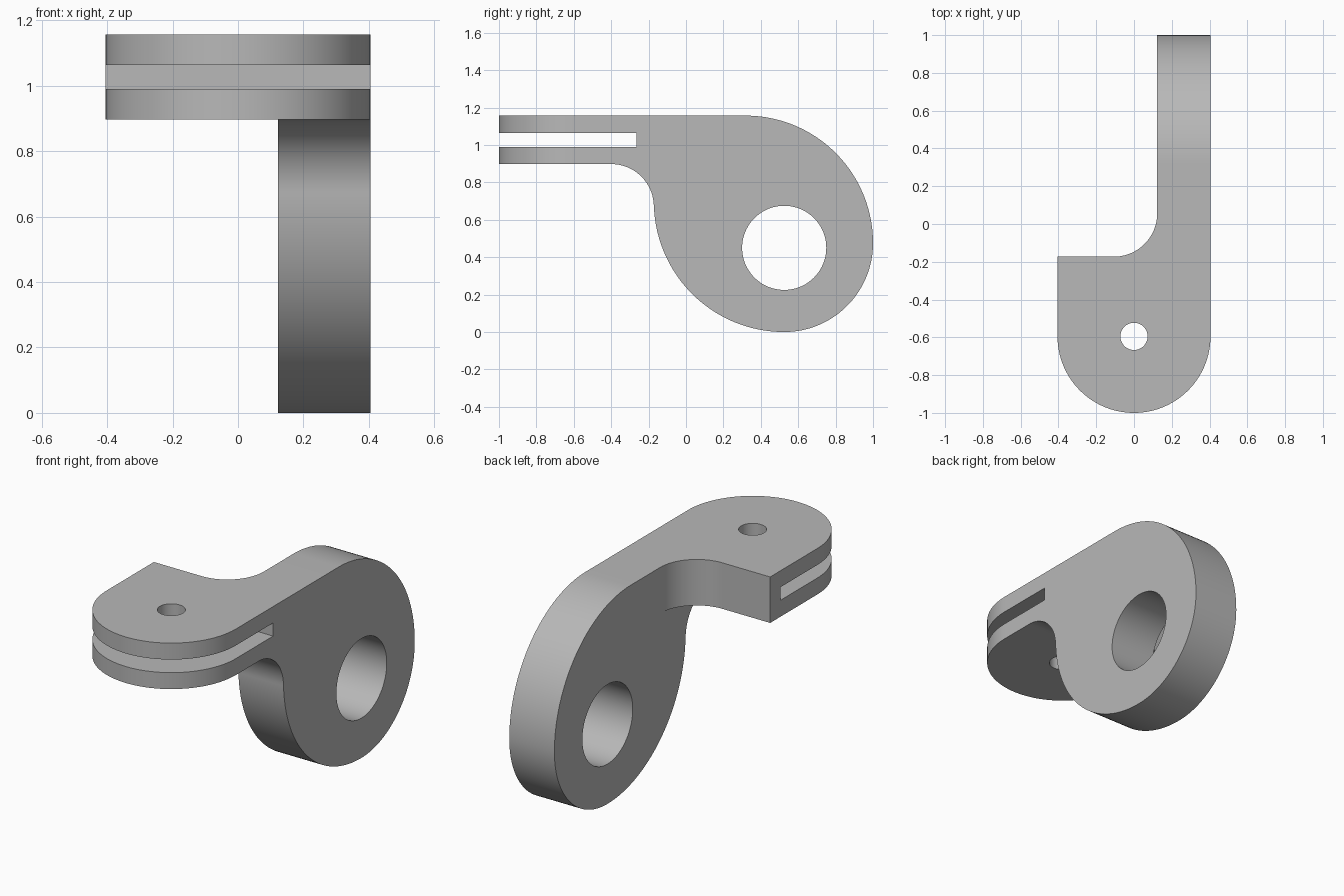
import bpy, bmesh
from math import sin, cos, radians
from mathutils import Vector

if "Cube" in bpy.data.objects:
    bpy.data.objects.remove(bpy.data.objects["Cube"])

# Main dimensions
HALF = 0.405               # half width of the lug
INNER = 0.123              # inner face of the side plate
LOW, TOP = 0.897, 1.157    # lug underside and top
PIN = (0, -0.595)          # lug hole centre (x, y)

steel = bpy.data.materials.new("steel grey")
steel.diffuse_color = (0.48, 0.48, 0.48, 1)
steel.use_nodes = True
steel.node_tree.nodes["Principled BSDF"].inputs["Base Color"].default_value = (0.48, 0.48, 0.48, 1)


def arc(cx, cy, r, start, end, steps=32):
    angles = [radians(start + (end - start) * i / steps) for i in range(steps + 1)]
    return [(cx + r * cos(a), cy + r * sin(a)) for a in angles]


def prism(name, outline, axis, low, high):
    """Extrude an (x, y) outline along z, or a (y, z) outline along x."""
    place = (lambda p: (p[0], p[1], low)) if axis == "z" else (lambda p: (low, p[0], p[1]))
    bm = bmesh.new()
    face = bm.faces.new([bm.verts.new(place(p)) for p in outline])
    solid = bmesh.ops.extrude_face_region(bm, geom=[face])
    shift = Vector((0, 0, high - low)) if axis == "z" else Vector((high - low, 0, 0))
    bmesh.ops.translate(bm, vec=shift,
                        verts=[v for v in solid["geom"] if isinstance(v, bmesh.types.BMVert)])
    bmesh.ops.recalc_face_normals(bm, faces=bm.faces)
    mesh = bpy.data.meshes.new(name)
    bm.to_mesh(mesh)
    bm.free()
    mesh.materials.append(steel)
    obj = bpy.data.objects.new(name, mesh)
    bpy.context.collection.objects.link(obj)
    return obj


def combine(body, other, operation):
    mod = body.modifiers.new(operation.lower(), "BOOLEAN")
    mod.operation, mod.solver, mod.object = operation, "EXACT", other
    bpy.context.view_layer.objects.active = body
    bpy.ops.object.modifier_apply(modifier=mod.name)
    bpy.data.objects.remove(other)


# Rounded lug with a fillet blending into the side plate
lug = arc(*PIN, HALF, 180, 360, 64)
lug += [(HALF, 0.057)] + arc(-0.107, 0.057, 0.23, 0, -90) + [(-HALF, -0.173)]
bracket = prism("bracket", lug, "z", LOW, TOP)

# Teardrop side plate
plate = [(-0.4, TOP)]
plate += arc(0.318, 0.475, 0.682, 90, 0, 40)
plate += arc(0.525, 0.475, 0.475, 0, -90, 32)[1:]
plate += arc(0.525, 0.697, 0.697, 270, 180, 40)[1:]
plate += arc(-0.4, 0.67, 0.228, 0, 90, 24)
plate[-1] = (-0.4, LOW)
combine(bracket, prism("side_plate", plate, "x", INNER, HALF), "UNION")

# Clamping slot, pin hole and large bore
slot = [(-1.2, 0.99), (-0.265, 0.99), (-0.265, 1.064), (-1.2, 1.064)]
combine(bracket, prism("slot_cutter", slot, "x", -1, 1), "DIFFERENCE")
combine(bracket, prism("pin_cutter", arc(*PIN, 0.072, 0, 360, 48)[:-1], "z", 0.5, 1.5), "DIFFERENCE")
combine(bracket, prism("bore_cutter", arc(0.525, 0.45, 0.225, 0, 360, 80)[:-1], "x", -1, 1), "DIFFERENCE")

# Smooth the curved walls, keep the edges crisp
bpy.ops.object.select_all(action="DESELECT")
bracket.select_set(True)
bpy.context.view_layer.objects.active = bracket
bpy.ops.object.shade_smooth_by_angle(angle=radians(30))
